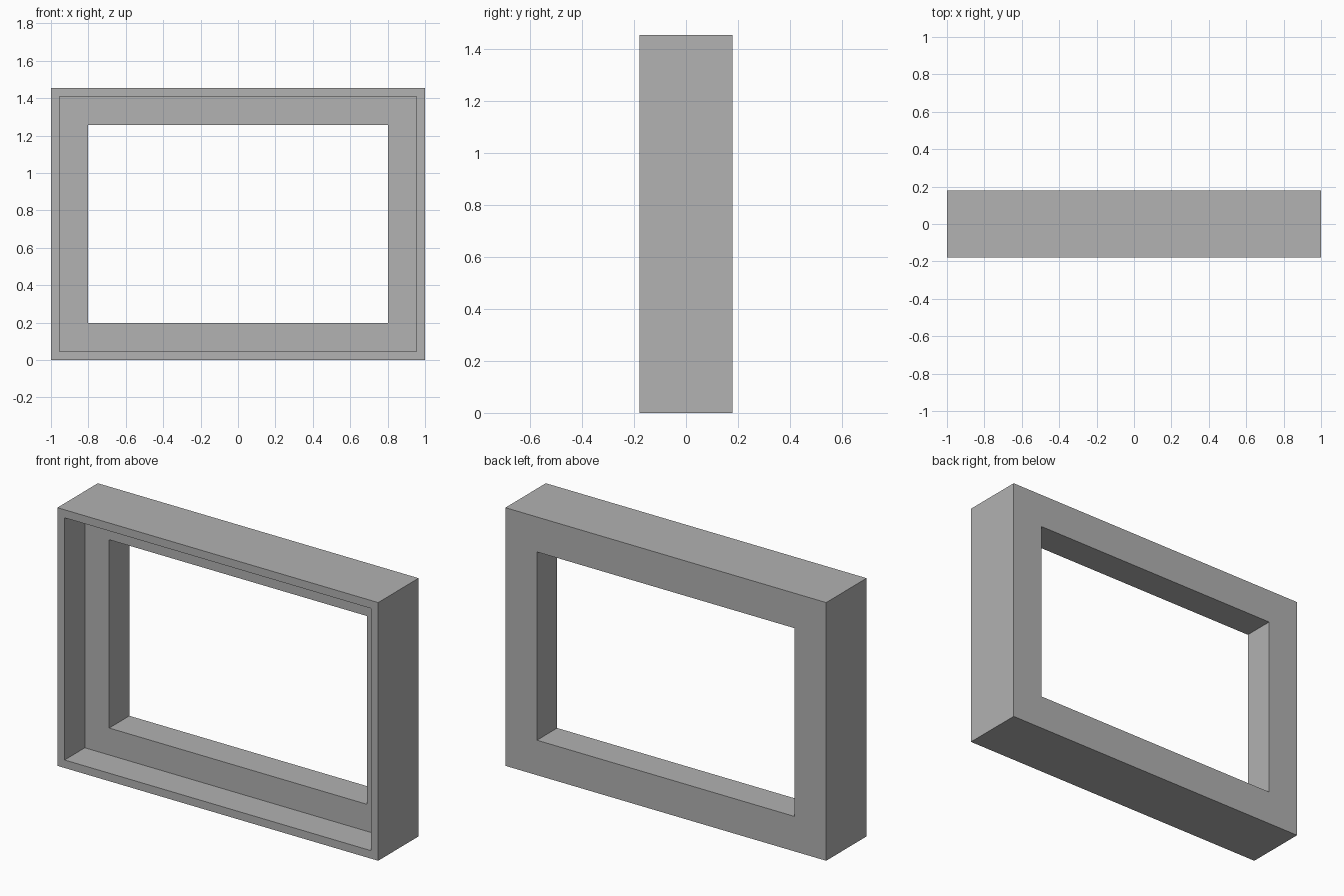
import bpy
import bmesh

if "Cube" in bpy.data.objects:
    bpy.data.objects.remove(bpy.data.objects["Cube"], do_unlink=True)

WIDTH, HEIGHT, DEPTH = 2.0, 1.455, 0.36
LIP = 0.045      # thin rim around the front recess
BORDER = 0.197   # full border around the opening
STEP_Y = 0.0     # depth at which the recess ends

# Plain grey finish
grey = bpy.data.materials.new("mid_grey")
grey.use_nodes = True
colour = (0.445, 0.445, 0.445, 1)
grey.diffuse_color = colour
grey.node_tree.nodes["Principled BSDF"].inputs["Base Color"].default_value = colour


def ring(bm, inset, y):
    """Rectangular loop set in from the outer edge, at depth y."""
    x = WIDTH / 2 - inset
    low, high = inset, HEIGHT - inset
    return [bm.verts.new((px, y, pz))
            for px, pz in ((-x, low), (x, low), (x, high), (-x, high))]


def bridge(bm, a, b):
    for i in range(4):
        j = (i + 1) % 4
        bm.faces.new((a[i], a[j], b[j], b[i]))


# Stepped section swept around the frame: back, outside, lip, recess, opening
front, back = -DEPTH / 2, DEPTH / 2
section = [(0, back), (0, front), (LIP, front),
           (LIP, STEP_Y), (BORDER, STEP_Y), (BORDER, back)]
bm = bmesh.new()
rings = [ring(bm, inset, y) for inset, y in section]
for i, loop in enumerate(rings):
    bridge(bm, loop, rings[(i + 1) % len(rings)])
bmesh.ops.recalc_face_normals(bm, faces=bm.faces)

mesh = bpy.data.meshes.new("window_frame")
bm.to_mesh(mesh)
bm.free()
mesh.materials.append(grey)
frame = bpy.data.objects.new("window_frame", mesh)
bpy.context.collection.objects.link(frame)
